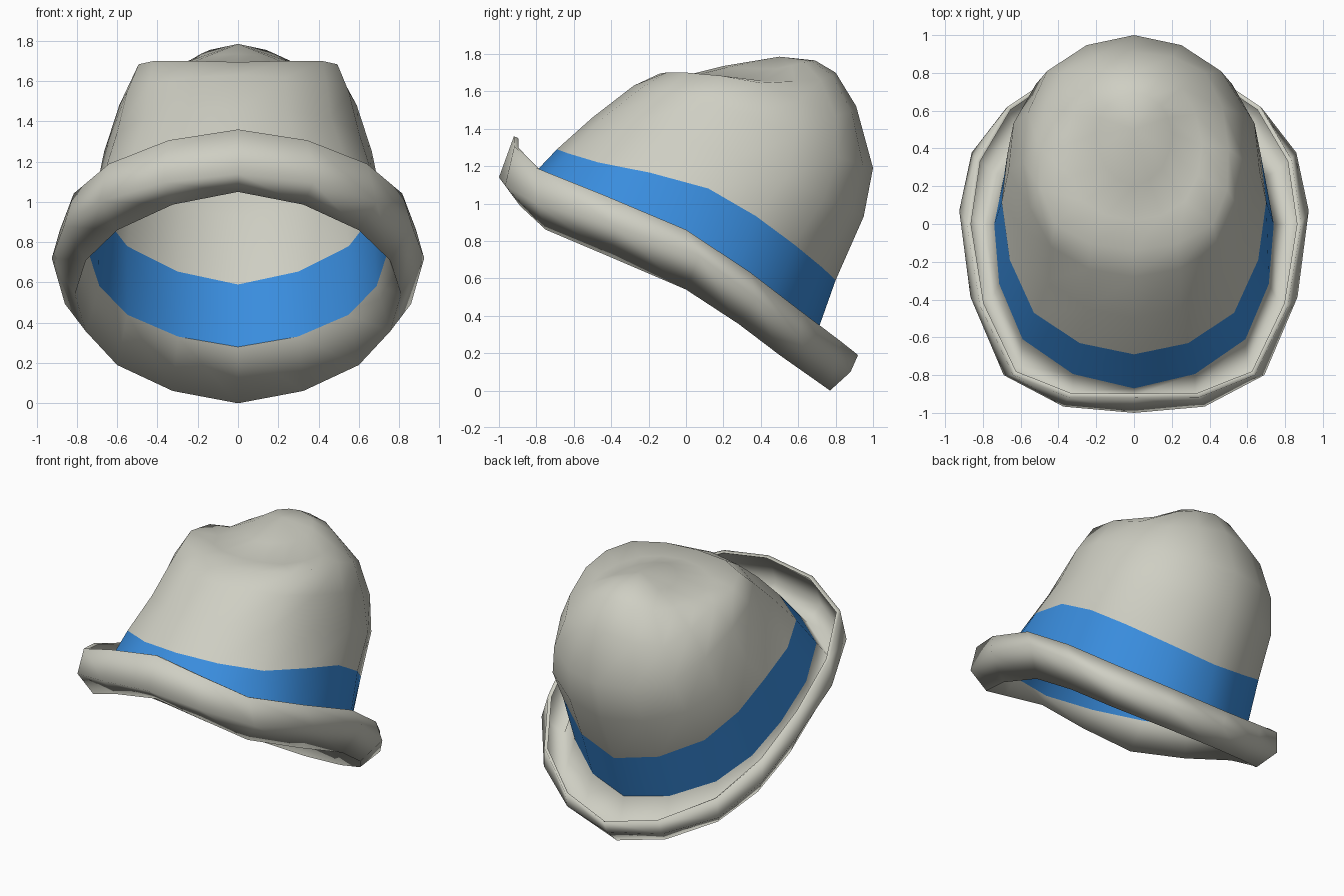
import bpy, bmesh, math
from mathutils import Vector

if "Cube" in bpy.data.objects:
    bpy.data.objects.remove(bpy.data.objects["Cube"], do_unlink=True)

SEGMENTS = 16  # multiple of 8


def material(name, rgb):
    m = bpy.data.materials.new(name)
    m.use_nodes = True
    m.diffuse_color = (*rgb, 1)
    bsdf = m.node_tree.nodes["Principled BSDF"]
    bsdf.inputs["Base Color"].default_value = (*rgb, 1)
    bsdf.inputs["Roughness"].default_value = 0.8
    return m


felt = material("pale grey felt", (0.62, 0.62, 0.545))
ribbon = material("blue ribbon", (0.042, 0.27, 0.74))


def ring(front, front_side, side, back_side, back):
    """Closed mirrored loop, smoothly interpolated through five half-loop points."""
    half = [Vector(p) for p in ((0, *front), front_side, side, back_side, (0, *back))]
    pts = half + [Vector((-p.x, p.y, p.z)) for p in half[3:0:-1]]
    loop = []
    per = SEGMENTS // 8
    for i in range(8):
        a, b, c, d = (pts[(i + k) % 8] for k in (-1, 0, 1, 2))
        for s in range(per):
            t = s / per
            loop.append(0.5 * (2 * b + (c - a) * t + (2 * a - 5 * b + 4 * c - d) * t ** 2
                               + (3 * b - a - 3 * c + d) * t ** 3))
    return loop


def loft(name, rings, mat, cap=None):
    """Skin the loops in order, optionally closing the last one on a point."""
    bm = bmesh.new()
    loops = [[bm.verts.new(p) for p in r] for r in rings]
    for lo, hi in zip(loops, loops[1:]):
        for i in range(SEGMENTS):
            j = (i + 1) % SEGMENTS
            bm.faces.new((lo[i], lo[j], hi[j], hi[i]))
    if cap:
        tip = bm.verts.new(cap)
        for i in range(SEGMENTS):
            bm.faces.new((loops[-1][i], loops[-1][(i + 1) % SEGMENTS], tip))
    for f in bm.faces:
        f.smooth = True
    mesh = bpy.data.meshes.new(name)
    bm.to_mesh(mesh)
    bm.free()
    mesh.materials.append(mat)
    obj = bpy.data.objects.new(name, mesh)
    bpy.context.collection.objects.link(obj)
    return obj


# Loops shared between neighbouring parts
band_bottom = ring((-.87, 1.10), (.59, -.61, 1.02), (.74, 0, .74), (.55, .45, .44), (.69, .28))
band_top = ring((-.69, 1.29), (.53, -.47, 1.22), (.70, .12, 1.08), (.55, .58, .78), (.80, .59))

# Crown with a raised rear ridge and shallow side dents
crown_rings = [
    band_top,
    ring((-.50, 1.46), (.46, -.30, 1.42), (.665, .28, 1.25), (.52, .74, 1.03), (.95, .93)),
    ring((-.28, 1.63), (.44, -.12, 1.59), (.59, .33, 1.48), (.46, .81, 1.25), (1.0, 1.19)),
    ring((-.14, 1.695), (.42, 0, 1.70), (.50, .40, 1.645), (.38, .80, 1.47), (.91, 1.52)),
    ring((.02, 1.69), (.27, .12, 1.675), (.36, .42, 1.655), (.25, .72, 1.66), (.80, 1.70)),
    ring((.20, 1.735), (.15, .30, 1.725), (.20, .48, 1.72), (.14, .63, 1.755), (.69, 1.765)),
]
loft("crown", crown_rings, felt, cap=(0, .50, 1.785))

# Ribbon around the base of the crown
loft("hat_band", [band_bottom, band_top], ribbon)

# Rolled brim: down and out, round the bottom, then up to a folded edge
rim = ring((-.92, 1.36), (.64, -.80, 1.19), (.885, 0, .86), (.67, .62, .42), (.92, .19))
fold = [Vector((p.x * .975, p.y * .975, p.z - .01)) for p in rim]
brim_rings = [
    fold,
    rim,
    ring((-1.0, 1.14), (.69, -.80, 1.0), (.925, .07, .72), (.68, .61, .28), (.88, .10)),
    ring((-.91, 1.05), (.60, -.75, .86), (.81, 0, .54), (.60, .50, .19), (.77, 0)),
    band_bottom,
]
loft("brim", brim_rings, felt)
